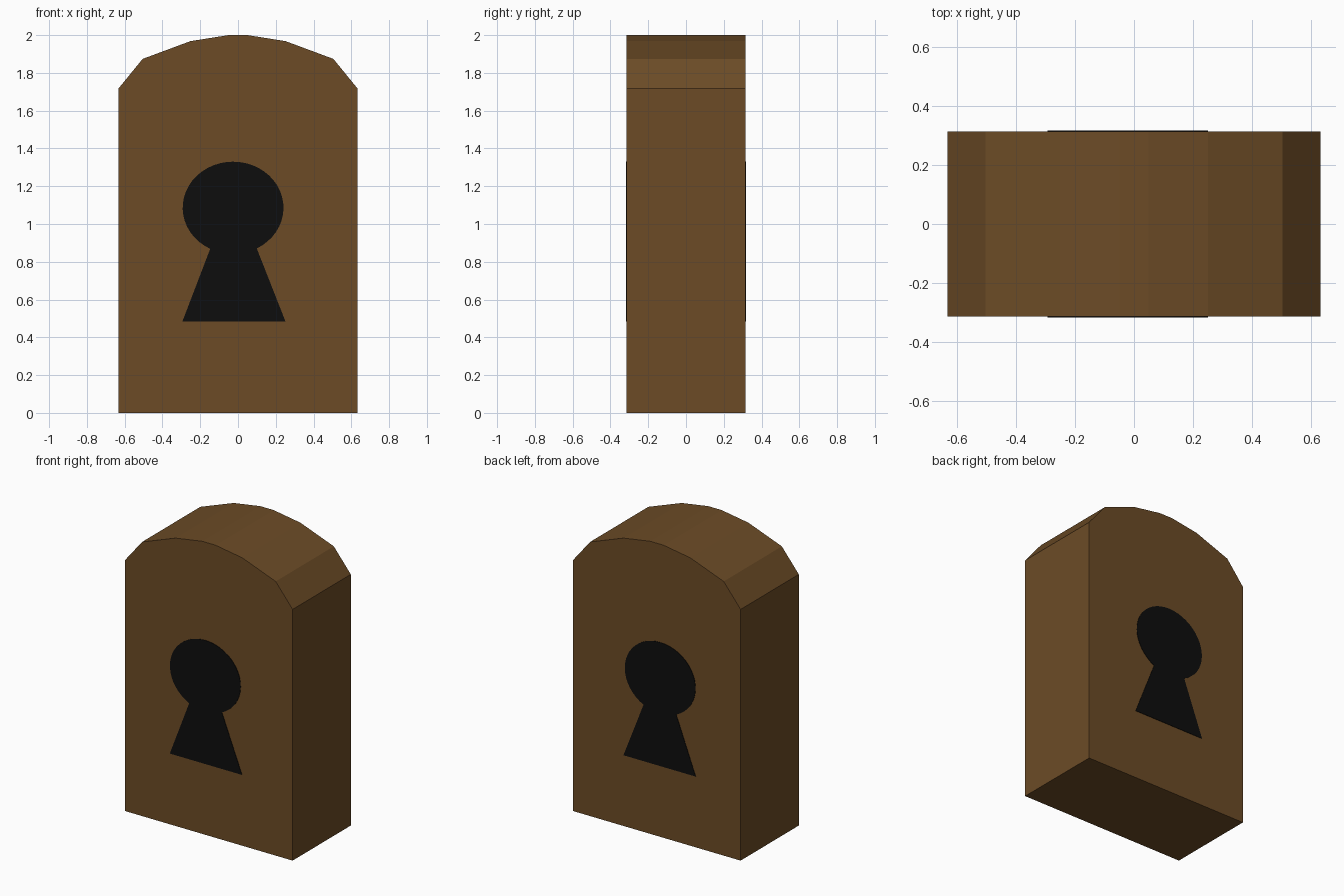
import bpy, bmesh, math

if "Cube" in bpy.data.objects:
    bpy.data.objects.remove(bpy.data.objects["Cube"])


def material(name, color):
    m = bpy.data.materials.new(name)
    m.diffuse_color = (*color, 1.0)
    m.use_nodes = True
    m.node_tree.nodes["Principled BSDF"].inputs["Base Color"].default_value = m.diffuse_color
    return m


def prism(name, outline, y0, y1, mat):
    """Extrude an x-z outline between two depths."""
    bm = bmesh.new()
    front = [bm.verts.new((x, y0, z)) for x, z in outline]
    back = [bm.verts.new((x, y1, z)) for x, z in outline]
    bm.faces.new(front)
    bm.faces.new(back[::-1])
    n = len(outline)
    for i in range(n):
        j = (i + 1) % n
        bm.faces.new((front[j], front[i], back[i], back[j]))
    bmesh.ops.recalc_face_normals(bm, faces=bm.faces[:])
    mesh = bpy.data.meshes.new(name)
    bm.to_mesh(mesh)
    bm.free()
    mesh.materials.append(mat)
    obj = bpy.data.objects.new(name, mesh)
    bpy.context.collection.objects.link(obj)
    return obj


brown = material("brown wood", (0.150, 0.071, 0.0195))
black = material("keyhole black", (0.0042, 0.0042, 0.0042))

DEPTH = 0.317
PLATE = 0.003

# Arched block: right half of the outline, mirrored to the left
right = [(0.633, 0.0), (0.633, 1.717), (0.505, 1.874), (0.252, 1.968), (0.05, 2.0)]
body = right + [(-x, z) for x, z in reversed(right)]
prism("arched_block", body, -DEPTH + PLATE, DEPTH - PLATE, brown)

# Keyhole: oval head joined to a flared foot
cx, cz, rx, rz = -0.026, 1.086, 0.267, 0.244
a0, a1, steps = math.radians(-62), math.radians(243), 40
keyhole = []
for i in range(steps + 1):
    a = a0 + (a1 - a0) * i / steps
    keyhole.append((cx + rx * math.cos(a), cz + rz * math.sin(a)))
keyhole += [(-0.294, 0.485), (0.251, 0.485)]

# Thin keyhole plates on the front and back faces
prism("front_keyhole", keyhole, -DEPTH, -DEPTH + PLATE, black)
prism("back_keyhole", keyhole, DEPTH - PLATE, DEPTH, black)
